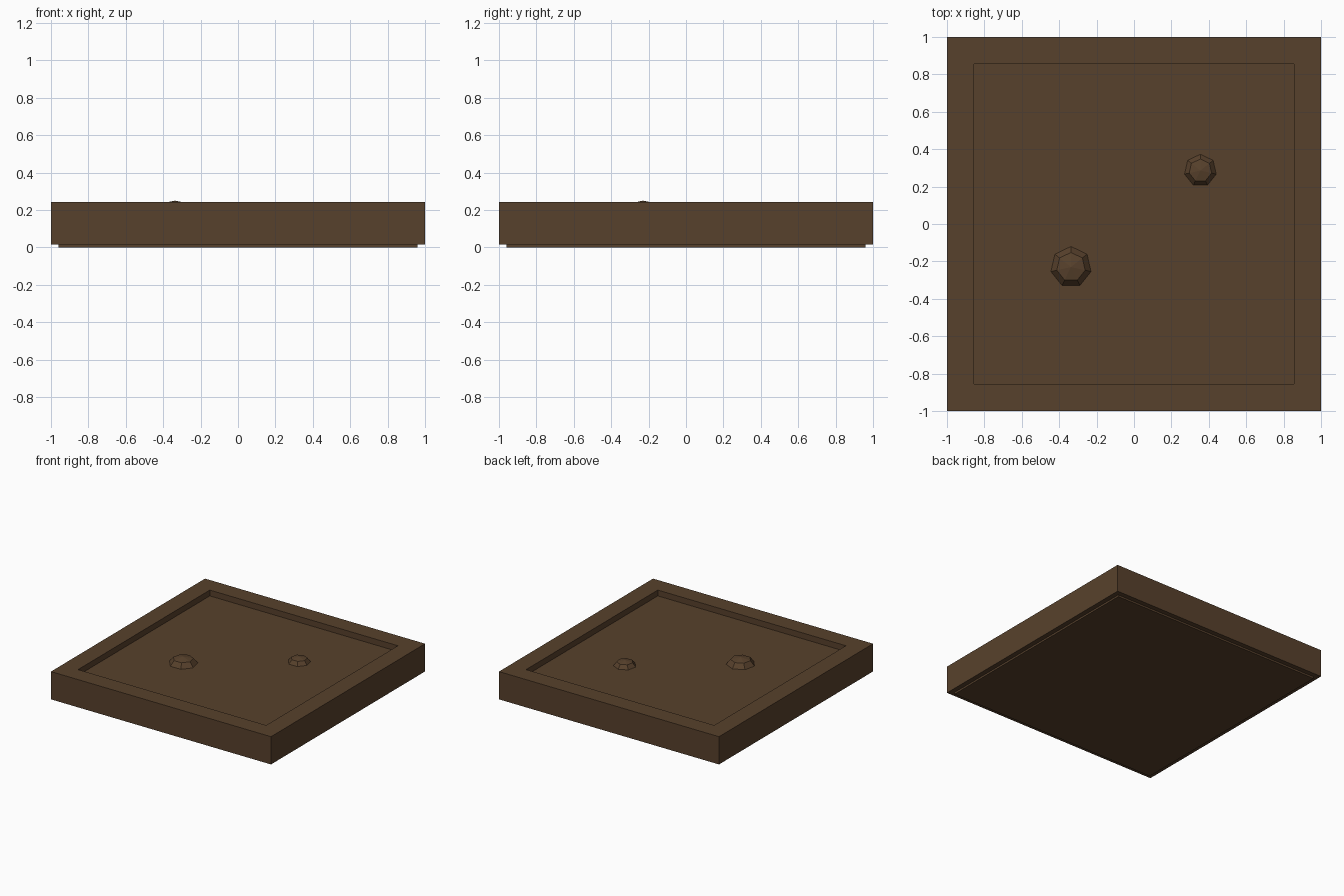
import bpy, bmesh
from math import sin, cos, tau, radians
from mathutils import Matrix

cube = bpy.data.objects.get("Cube")
if cube:
    bpy.data.objects.remove(cube, do_unlink=True)

FLOOR, RIM, BASE = 0.195, 0.243, 0.015

brown = bpy.data.materials.new("earth_brown")
brown.use_nodes = True
color = (0.097, 0.053, 0.025, 1)
brown.diffuse_color = color
shader = next(n for n in brown.node_tree.nodes if n.type == 'BSDF_PRINCIPLED')
shader.inputs["Base Color"].default_value = color
shader.inputs["Roughness"].default_value = 0.9


def finish(name, bm):
    bmesh.ops.recalc_face_normals(bm, faces=bm.faces)
    mesh = bpy.data.meshes.new(name)
    bm.to_mesh(mesh)
    bm.free()
    mesh.materials.append(brown)
    obj = bpy.data.objects.new(name, mesh)
    bpy.context.collection.objects.link(obj)
    return obj


def box(half, z0, z1):
    bm = bmesh.new()
    size = Matrix.Diagonal((2 * half, 2 * half, z1 - z0, 1))
    bmesh.ops.create_cube(bm, size=1, matrix=Matrix.Translation((0, 0, (z0 + z1) / 2)) @ size)
    return bm


# Square tray with a sunken bed
bm = box(1, BASE, RIM)
top = max(bm.faces, key=lambda f: f.calc_center_median().z)
bmesh.ops.inset_region(bm, faces=[top], thickness=0.205)
bed = bmesh.ops.extrude_face_region(bm, geom=[top])
bed_verts = [g for g in bed["geom"] if isinstance(g, bmesh.types.BMVert)]
bmesh.ops.translate(bm, verts=bed_verts, vec=(0, 0, FLOOR - RIM))
if top.is_valid:
    bmesh.ops.delete(bm, geom=[top], context='FACES_ONLY')
finish("tray", bm)

# Slightly smaller foot slab under the tray
finish("foot_slab", box(0.96, 0, BASE))


# Low seven-sided clods, half sunk in the bed
def clod(name, x, y, radius, sides=7):
    bm = bmesh.new()
    rings = []
    for lat in (-45, 0, 45):
        r, z = radius * cos(radians(lat)), radius / 2 * sin(radians(lat))
        rings.append([bm.verts.new((r * sin(tau * i / sides), r * cos(tau * i / sides), z))
                      for i in range(sides)])
    low, high = (bm.verts.new((0, 0, s * radius / 2)) for s in (-1, 1))
    for i in range(sides):
        j = (i + 1) % sides
        for a, b in zip(rings, rings[1:]):
            bm.faces.new((a[i], a[j], b[j], b[i]))
        bm.faces.new((low, rings[0][j], rings[0][i]))
        bm.faces.new((high, rings[-1][i], rings[-1][j]))
    finish(name, bm).location = (x, y, FLOOR)


clod("large_clod", -0.337, -0.23, 0.11)
clod("small_clod", 0.355, 0.286, 0.087)
